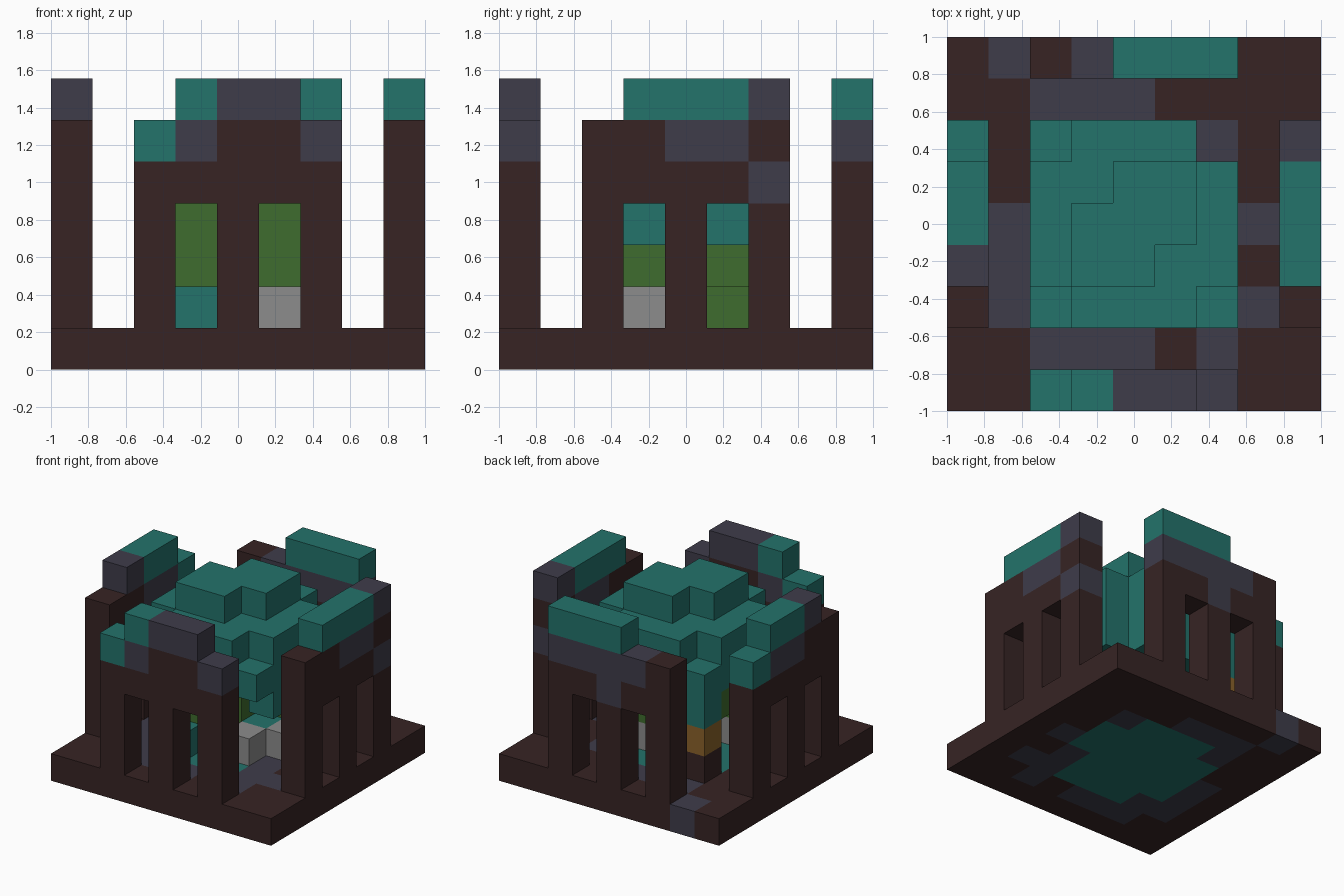
import bpy, bmesh, math
from mathutils import Vector

cube = bpy.data.objects.get("Cube")
if cube:
    bpy.data.objects.remove(cube, do_unlink=True)

N = 9             # blocks along each side
S = 2 / N         # block size


def linear(v):
    v /= 255
    return v / 12.92 if v <= 0.04045 else ((v + 0.055) / 1.055) ** 2.4


def material(name, r, g, b):
    mat = bpy.data.materials.new(name)
    mat.use_nodes = True
    colour = (linear(r), linear(g), linear(b), 1)
    mat.diffuse_color = colour
    node = mat.node_tree.nodes["Principled BSDF"]
    node.inputs["Base Color"].default_value = colour
    node.inputs["Roughness"].default_value = 0.9
    return mat


KEYS = "DSTGWO"
MATS = [
    material("dark_brown", 55, 36, 36),
    material("slate", 62, 60, 74),
    material("teal", 35, 115, 107),
    material("leaf_green", 62, 108, 46),
    material("stone_grey", 140, 140, 140),
    material("ochre", 138, 98, 42),
]

parts = {}


def put(part, cell, key):
    if key != ".":
        parts.setdefault(part, {})[cell] = KEYS.index(key)


def wall(part, rows, place):
    """Rows run from the top of the wall down to the floor."""
    for k, row in zip(range(6, 0, -1), rows):
        for a, key in enumerate(row, 2):
            put(part, (*place(a), k), key)


def layer(part, rows, k, start):
    """Rows run from the back to the front."""
    for b, row in enumerate(reversed(rows), start):
        for a, key in enumerate(row, start):
            put(part, (a, b, k), key)


# Square base with a patterned floor
layer("base", ["DSDDDDDDD",
               "DDSSSDDDD",
               "DDSTTTSDD",
               "DDTTTTTDD",
               "DSTTTTTSD",
               "DSTTTTSDD",
               "DSSTTTSSD",
               "DDSSSDSDD",
               "DDDDDDDDD"], 0, 0)

# Four freestanding walls, each with two tall window openings
pillars = ["D.D.D"] * 3
wall("front_wall", [".TSS.", "TSDDS", "DDDDD"] + pillars, lambda a: (a, 0))
wall("back_wall", ["..TTT", "DSSSS", "DDSDD"] + pillars, lambda a: (a, 8))
wall("left_wall", [".TTTS", "DDSSD", "DDDDS"] + pillars, lambda a: (8, a))
wall("right_wall", [".STT.", "DDSST", "DDDDD"] + pillars, lambda a: (0, a))

# Stepped dome inside the walls
layer("dome", [".....",
               "..TT.",
               ".TTT.",
               ".TT..",
               "....."], 6, 2)
layer("dome", [".TTT.",
               "TTTTT",
               "TTTTT",
               "TTTTT",
               ".TTT."], 5, 2)
layer("dome", ["TTTT.",
               "TTTTT",
               "TTTTT",
               "TTTTT",
               "TTTTT"], 4, 2)
layer("dome", ["TTTT.",
               "G..GT",
               "T.G.T",
               "TG..T",
               "..T.."], 3, 2)

# Core blocks under the dome
layer("core", ["O....",
               "...G.",
               "..G..",
               ".G...",
               "....."], 2, 2)
layer("core", ["D....",
               "...WG",
               "..GTW",
               ".W.W.",
               ".T..."], 1, 2)

filled = {cell for cells in parts.values() for cell in cells}
AXES = [Vector(v) for v in ((1, 0, 0), (0, 1, 0), (0, 0, 1))]


def build(name, cells):
    bm = bmesh.new()
    for cell, mat in cells.items():
        centre = Vector(cell) + Vector((0.5, 0.5, 0.5))
        for n, axis in enumerate(AXES):
            u, v = AXES[(n + 1) % 3] / 2, AXES[(n + 2) % 3] / 2
            for sign in (1, -1):
                d = axis * sign
                if tuple(int(c) for c in Vector(cell) + d) in filled:
                    continue
                mid = centre + d / 2
                ring = [mid - u - v, mid + u - v, mid + u + v, mid - u + v][::sign]
                face = bm.faces.new([
                    bm.verts.new(((p.x - N / 2) * S, (p.y - N / 2) * S, p.z * S))
                    for p in ring])
                face.material_index = mat
    # Merge blocks of the same colour into clean flat faces
    bmesh.ops.remove_doubles(bm, verts=bm.verts[:], dist=0.001)
    bmesh.ops.dissolve_limit(bm, angle_limit=math.radians(1), verts=bm.verts[:],
                             edges=bm.edges[:], delimit={'MATERIAL'})
    mesh = bpy.data.meshes.new(name)
    bm.to_mesh(mesh)
    bm.free()
    for mat in MATS:
        mesh.materials.append(mat)
    bpy.context.collection.objects.link(bpy.data.objects.new(name, mesh))


for name, cells in parts.items():
    build(name, cells)
